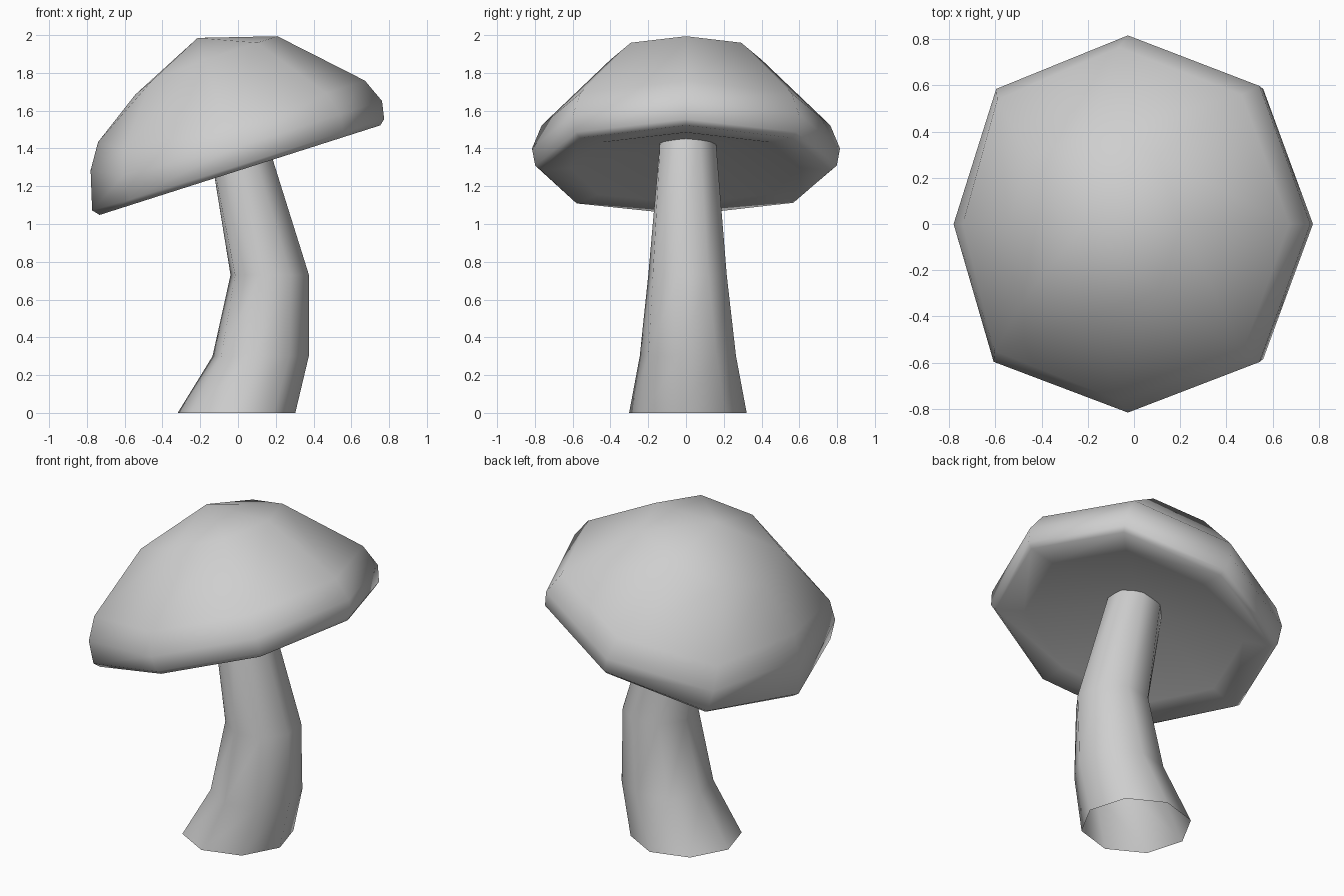
import bpy
import bmesh
from math import cos, sin, tau, radians
from mathutils import Matrix, Vector

SIDES = 8

cube = bpy.data.objects.get("Cube")
if cube:
    bpy.data.objects.remove(cube, do_unlink=True)

GREY = (0.62, 0.62, 0.62, 1)
grey = bpy.data.materials.new("plain_grey")
grey.use_nodes = True
grey.diffuse_color = GREY
grey.node_tree.nodes["Principled BSDF"].inputs["Base Color"].default_value = GREY


def bridge(bm, lower, upper):
    """Join two rings of equal length with quads."""
    for i in range(SIDES):
        j = (i + 1) % SIDES
        bm.faces.new((lower[i], lower[j], upper[j], upper[i]))


def fan(bm, ring, tip):
    """Close a ring with triangles to one point."""
    for i in range(SIDES):
        bm.faces.new((ring[i], ring[(i + 1) % SIDES], tip))


def finish(bm, name):
    mesh = bpy.data.meshes.new(name)
    bm.to_mesh(mesh)
    bm.free()
    mesh.materials.append(grey)
    for face in mesh.polygons:
        face.use_smooth = True
    obj = bpy.data.objects.new(name, mesh)
    bpy.context.collection.objects.link(obj)
    return obj


# Stem: bent, tapering, open tube; centre x, centre y, z, radius, lean, twist
bm = bmesh.new()
stem_rings = [
    (-0.008, 0.01, 0.0, 0.313, 0, -6),
    (0.12, 0.01, 0.3, 0.258, 0, -9),
    (0.168, 0.008, 0.73, 0.214, 0, -14),
    (-0.008, 0.01, 1.46, 0.157, 0.2, -22),
]
previous = None
for cx, cy, z, r, lean, twist in stem_rings:
    ring = []
    for i in range(SIDES):
        a = tau * i / SIDES + radians(twist)
        ring.append(bm.verts.new((cx + r * cos(a), cy + r * sin(a), z + lean * r * cos(a))))
    if previous:
        bridge(bm, previous, ring)
    previous = ring
finish(bm, "stem")

# Cap: tilted dome with a hollow underside, rings run from the inside out and up
# Each ring is radius, height, extra height on the low side, inset on the low side
cap_rings = [
    (0.62, 0.012, 0, 0),
    (0.78, 0.0, 0, 0),
    (0.81, 0.025, 0.01, 0),
    (0.828, 0.12, 0.12, 0.075),
    (0.775, 0.25, 0.12, 0.105),
    (0.405, 0.615, -0.065, 0),
]
# Slightly uneven reach of the eight corners
reach = (1, 1.02, 0.985, 1.03, 1, 1.05, 0.985, 1.02)
bm = bmesh.new()
rings = []
for r, h, lift, inset in cap_rings:
    ring = []
    for i in range(SIDES):
        a = tau * i / SIDES
        low = max(0, -cos(a)) ** 3
        rr = r * reach[i] - inset * low
        ring.append(bm.verts.new((rr * cos(a), rr * sin(a), h + lift * low)))
    rings.append(ring)
for inner, outer in zip(rings, rings[1:]):
    bridge(bm, inner, outer)
fan(bm, rings[-1], bm.verts.new((0, 0, 0.735)))
fan(bm, rings[0][::-1], bm.verts.new((0, 0, 0.16)))
tilt = Matrix.Translation(Vector((0.01, 0, 1.285))) @ Matrix.Rotation(radians(-17.7), 4, "Y")
bmesh.ops.transform(bm, matrix=tilt, verts=bm.verts)
finish(bm, "cap")
